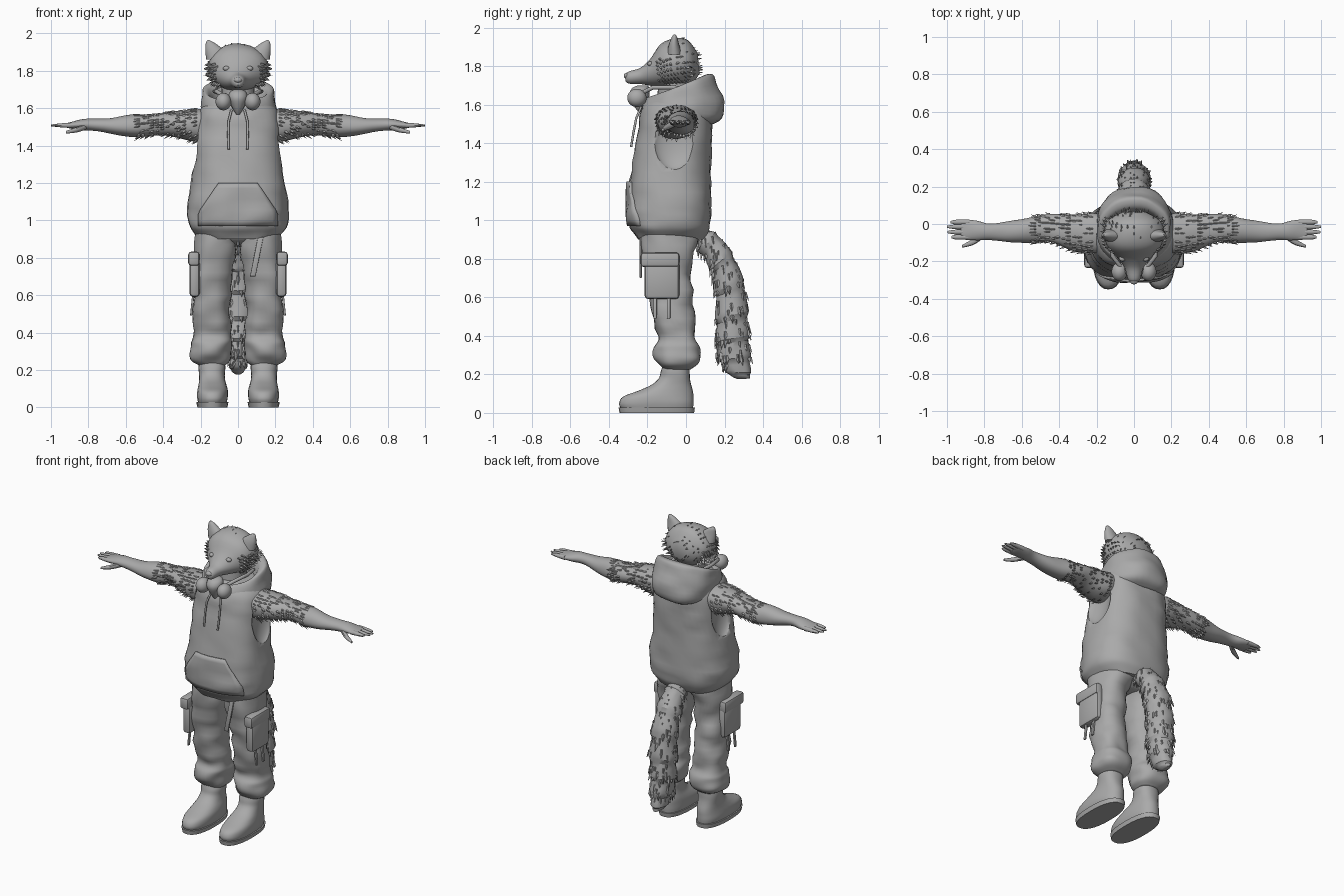
import bpy, bmesh, math, random
from mathutils import Vector, noise
from mathutils.bvhtree import BVHTree

random.seed(4)
cube = bpy.data.objects.get("Cube")
if cube:
    bpy.data.objects.remove(cube)

grey = bpy.data.materials.new("plain grey")
grey.use_nodes = True
grey.diffuse_color = (0.4, 0.4, 0.4, 1)
grey.node_tree.nodes["Principled BSDF"].inputs["Base Color"].default_value = (0.4, 0.4, 0.4, 1)


def finish(name, bm, mirror=False, angle=40):
    """Turn a bmesh into a named, shaded object, mirrored across x if asked."""
    bmesh.ops.recalc_face_normals(bm, faces=bm.faces)
    mesh = bpy.data.meshes.new(name)
    bm.to_mesh(mesh)
    bm.free()
    ob = bpy.data.objects.new(name, mesh)
    bpy.context.collection.objects.link(ob)
    mesh.materials.append(grey)
    bpy.ops.object.select_all(action='DESELECT')
    ob.select_set(True)
    bpy.context.view_layer.objects.active = ob
    bpy.ops.object.shade_smooth_by_angle(angle=math.radians(angle))
    if mirror:
        ob.modifiers.new("Mirror", 'MIRROR')
    return ob


def catmull(a, b, c, d, t):
    return [(2 * q + (r - p) * t + (2 * p - 5 * q + 4 * r - s) * t * t
             + (3 * q - p - 3 * r + s) * t ** 3) / 2 for p, q, r, s in zip(a, b, c, d)]


def loft(name, rings, n=28, steps=4, power=2, fold=0, saw=0, along_x=False, **kw):
    """Skin oval rings (centre x, y0, z0, y1, z1, half width) with optional folds."""
    rows = []
    for i in range(len(rings) - 1):
        quad = [rings[max(0, min(len(rings) - 1, i + k))] for k in (-1, 0, 1, 2)]
        rows += [catmull(*quad, k / steps) for k in range(steps)]
    rows.append(rings[-1])
    bm = bmesh.new()
    loops = []
    for j, (x, y0, z0, y1, z1, a) in enumerate(rows):
        mid = Vector((x, (y0 + y1) / 2, (z0 + z1) / 2))
        half = Vector((0, (y1 - y0) / 2, (z1 - z0) / 2))
        loop = []
        for k in range(n):
            c, s = math.cos(math.tau * k / n), math.sin(math.tau * k / n)
            c = math.copysign(abs(c) ** (2 / power), c)
            s = math.copysign(abs(s) ** (2 / power), s)
            off = Vector((a * c, 0, 0)) + half * s
            p = mid + off
            if fold:
                p += off.normalized() * fold * noise.noise(Vector((p.x * 8, p.y * 8, p.z * 14)))
            if saw:
                p += off * saw * ((j % 5) / 4 - 0.6 + random.uniform(-0.25, 0.25))
            loop.append(bm.verts.new((p.y, p.x, p.z) if along_x else p))
        loops.append(loop)
    for lo, hi in zip(loops, loops[1:]):
        for k in range(n):
            bm.faces.new((lo[k], lo[k - 1], hi[k - 1], hi[k]))
    bm.faces.new(loops[0])
    bm.faces.new(loops[-1])
    return finish(name, bm, **kw)


def ball(name, loc, size, **kw):
    bm = bmesh.new()
    bmesh.ops.create_uvsphere(bm, u_segments=24, v_segments=14, radius=1)
    for v in bm.verts:
        v.co = Vector(a * b for a, b in zip(v.co, size)) + Vector(loc)
    return finish(name, bm, **kw)


def box(name, loc, size, bevel=0.01, tilt=0, **kw):
    bm = bmesh.new()
    bmesh.ops.create_cube(bm, size=1)
    for v in bm.verts:
        v.co = Vector(a * b for a, b in zip(v.co, size))
        v.co.x += v.co.z * tilt
        v.co += Vector(loc)
    bmesh.ops.bevel(bm, geom=bm.edges[:], offset=bevel, segments=2, affect='EDGES', profile=0.5)
    return finish(name, bm, **kw)


def cord(name, points, radius, mirror=True):
    curve = bpy.data.curves.new(name, 'CURVE')
    curve.dimensions = '3D'
    curve.bevel_depth = radius
    curve.use_fill_caps = True
    spline = curve.splines.new('POLY')
    spline.points.add(len(points) - 1)
    for p, co in zip(spline.points, points):
        p.co = (*co, 1)
    ob = bpy.data.objects.new(name, curve)
    curve.materials.append(grey)
    bpy.context.collection.objects.link(ob)
    if mirror:
        ob.modifiers.new("Mirror", 'MIRROR')


def tufts(name, source, count, lean, size, rule, mirror=False):
    """Scatter thin fur spikes over the vertices that satisfy the rule."""
    spots = [v for v in source.data.vertices if rule(v.co)]
    bm = bmesh.new()
    for v in random.choices(spots, k=count):
        aim = (v.normal * 0.45 + Vector(lean)).normalized()
        side = aim.cross(v.normal).normalized()
        long = size * random.uniform(0.6, 1.2)
        base = v.co - v.normal * size * 0.2
        corners = (base + side * size * 0.3, base - side * size * 0.3, base + v.normal * size * 0.3)
        tri = [bm.verts.new(c) for c in corners]
        tip = bm.verts.new(base + aim * long)
        for a, b in ((0, 1), (1, 2), (2, 0)):
            bm.faces.new((tri[a], tri[b], tip))
        bm.faces.new(tri)
    return finish(name, bm, mirror=mirror, angle=20)


def level(x, z, y0, y1, a):
    return (x, y0, z, y1, z, a)


# Head, muzzle, ears and face
head = loft("head", [(0, -.315, 1.725, -.315, 1.745, .01), (0, -.295, 1.71, -.3, 1.768, .03),
                     (0, -.23, 1.705, -.24, 1.79, .05), (0, -.17, 1.695, -.19, 1.835, .09),
                     (0, -.11, 1.69, -.13, 1.915, .145), (0, -.04, 1.69, -.06, 1.945, .16),
                     (0, .03, 1.71, .01, 1.935, .135), (0, .07, 1.76, .06, 1.87, .06)], fold=.005)
loft("ears", [level(.105, 1.86, -.10, -.02, .065), level(.125, 1.91, -.09, -.035, .05),
              level(.148, 1.948, -.075, -.045, .024), level(.158, 1.963, -.065, -.055, .006)],
     n=16, mirror=True)
ball("nose", (0, -.305, 1.75), (.022, .018, .016))
ball("eyes", (.062, -.185, 1.812), (.018, .015, .013), mirror=True)
tufts("cheek_fur", head, 150, (.7, .5, -.3), .035,
      lambda p: p.x > .09 and -.16 < p.y < .03 and p.z < 1.84, True)
tufts("head_fur", head, 60, (0, .9, 0), .025, lambda p: p.y > -.08 and p.z > 1.75)
loft("neck", [level(0, 1.5, -.15, .04, .09), level(0, 1.62, -.15, .03, .085),
              level(0, 1.75, -.14, .03, .09)])

# Sleeveless top with cut armholes
top = loft("hooded_top", [level(0, .9, -.25, .09, .2), level(0, .93, -.265, .11, .235),
                          level(0, .98, -.295, .125, .265), level(0, 1.1, -.302, .13, .265),
                          level(0, 1.3, -.28, .13, .236), level(0, 1.48, -.245, .135, .228),
                          level(0, 1.57, -.23, .13, .215), level(0, 1.62, -.2, .11, .18),
                          level(0, 1.65, -.15, .06, .1)], n=40, power=2.6, fold=.013)
for side in (1, -1):
    cutter = ball("armhole_cutter", (side * .25, -.06, 1.43), (.065, .12, .17))
    cutter.hide_render = True
    cut = top.modifiers.new("Armhole", 'BOOLEAN')
    cut.operation, cut.object = 'DIFFERENCE', cutter
    bpy.context.view_layer.objects.active = top
    bpy.ops.object.modifier_apply(modifier=cut.name)
    bpy.data.objects.remove(cutter)

# Hood lying open around the neck and down the back
loft("hood", [(0, -.2, 1.52, .14, 1.5, .17), (0, -.225, 1.56, .185, 1.53, .2),
              (0, -.225, 1.6, .192, 1.62, .205), (0, -.2, 1.635, .15, 1.73, .19),
              (0, -.18, 1.64, .12, 1.758, .175), (0, -.165, 1.62, .075, 1.73, .15),
              (0, -.15, 1.56, .05, 1.6, .11)], n=36, power=2.2, fold=.014)

# Front pouch laid onto the top
skin = BVHTree.FromPolygons([v.co for v in top.data.vertices],
                            [p.vertices for p in top.data.polygons])
bm = bmesh.new()
grid = []
for j in range(9):
    t = j / 8
    half = .215 if t < .3 else .215 - .11 * (t - .3) / .7
    line = []
    for i in range(15):
        x, z = half * (i / 7 - 1), .97 + .23 * t
        hit = skin.ray_cast(Vector((x, -1, z)), Vector((0, 1, 0)))[0]
        line.append(bm.verts.new((x, (hit.y if hit else -.2) - .012, z)))
    grid.append(line)
for lo, hi in zip(grid, grid[1:]):
    for i in range(14):
        bm.faces.new((lo[i], lo[i + 1], hi[i + 1], hi[i]))
pouch = finish("front_pouch", bm)
thick = pouch.modifiers.new("Thickness", 'SOLIDIFY')
thick.thickness, thick.offset = .016, -1
cord("drawstrings", [(.035, -.232, 1.59), (.05, -.258, 1.53), (.052, -.272, 1.46), (.05, -.285, 1.38)], .006)

# Breathing mask hanging under the chin
loft("mask_body", [level(0, 1.565, -.25, -.23, .008), level(0, 1.6, -.275, -.2, .03),
                   level(0, 1.65, -.295, -.19, .05), level(0, 1.685, -.28, -.19, .045),
                   level(0, 1.7, -.25, -.2, .02)], n=16)
ball("mask_filters", (.078, -.255, 1.635), (.042, .05, .047), mirror=True)
cord("mask_straps", [(.07, -.23, 1.66), (.115, -.17, 1.69), (.125, -.08, 1.69), (.1, .02, 1.68)], .011)

# Arms, hands and fingers
arm = loft("arms", [(-.05, .13, 1.45, .13, 1.58, .09), (-.05, .22, 1.42, .22, 1.6, .11),
                    (-.045, .34, 1.45, .34, 1.585, .092), (-.025, .45, 1.455, .45, 1.57, .075),
                    (-.03, .55, 1.445, .55, 1.565, .07), (-.04, .66, 1.46, .66, 1.555, .058),
                    (-.04, .77, 1.482, .77, 1.542, .04), (-.035, .84, 1.485, .84, 1.535, .05),
                    (-.03, .9, 1.49, .9, 1.525, .054), (-.03, .925, 1.497, .925, 1.52, .048)],
           along_x=True, fold=.01, mirror=True)
tufts("arm_fur", arm, 260, (.8, 0, -.25), .036, lambda p: .2 < p.x < .55, True)
for name, y, reach in (("index", -.07, .975), ("middle", -.043, .998),
                       ("ring", -.015, 1.0), ("little", .01, .98)):
    loft(name + "_fingers", [(y, .88, 1.493, .88, 1.523, .014), (y, .95, 1.497, .95, 1.519, .013),
                             (y, reach, 1.503, reach, 1.512, .006)], n=10, along_x=True, mirror=True)
loft("thumbs", [(-.06, .81, 1.485, .81, 1.52, .02), (-.095, .86, 1.47, .86, 1.5, .017),
                (-.12, .92, 1.463, .92, 1.478, .007)], n=10, along_x=True, mirror=True)

# Trousers with gathered cuffs
loft("trouser_legs", [level(.14, .225, -.12, .03, .07), level(.145, .25, -.14, .06, .105),
                      level(.147, .29, -.165, .078, .115), level(.147, .34, -.165, .075, .112),
                      level(.14, .38, -.155, .06, .1), level(.14, .46, -.17, .055, .102),
                      level(.137, .6, -.19, .035, .1), level(.13, .76, -.215, .025, .107),
                      level(.118, .9, -.23, .06, .114), level(.112, .97, -.22, .07, .11)],
     n=32, power=2.3, fold=.022, mirror=True)
loft("trouser_seat", [level(0, .86, -.12, .0, .08), level(0, .9, -.2, .06, .17),
                      level(0, .97, -.22, .07, .2)], power=2.4)
box("cargo_pockets", (.232, -.125, .69), (.055, .18, .2), .02, mirror=True)
box("pocket_flaps", (.236, -.135, .795), (.06, .2, .075), .015, mirror=True)
for y in (-.16, -.09):
    box("pocket_straps", (.245, y, .545), (.012, .018, .11), .004, tilt=-.1, mirror=True)
box("hanging_belt", (.1, -.235, .805), (.03, .012, .21), .004, tilt=.2)
cord("fly_seam", [(0, -.2, .93), (0, -.16, .87)], .008, mirror=False)

# Boots
loft("boots", [level(.137, .02, -.335, .04, .078), level(.137, .05, -.345, .042, .084),
               level(.137, .085, -.325, .038, .082), level(.137, .115, -.25, .032, .077),
               level(.138, .145, -.18, .026, .072), level(.14, .18, -.14, .02, .069),
               level(.14, .22, -.13, .02, .071), level(.14, .26, -.12, .02, .065)],
     power=2.3, fold=.006, mirror=True)
loft("boot_soles", [level(.137, 0, -.345, .042, .08), level(.137, .028, -.35, .046, .086)],
     steps=1, power=2.4, mirror=True)

# Shaggy tail
tail = loft("tail", [(0, .03, .88, .06, .965, .05), (0, .09, .81, .17, .92, .07),
                     (0, .13, .72, .25, .81, .08), (0, .15, .6, .305, .66, .083),
                     (0, .155, .46, .325, .5, .083), (0, .155, .35, .33, .38, .075),
                     (0, .175, .26, .335, .27, .06), (0, .22, .2, .335, .2, .04),
                     (0, .27, .175, .33, .178, .012)], steps=5, saw=.15, angle=30)
tufts("tail_fur", tail, 260, (0, .1, -1), .05, lambda p: p.z > .24)
